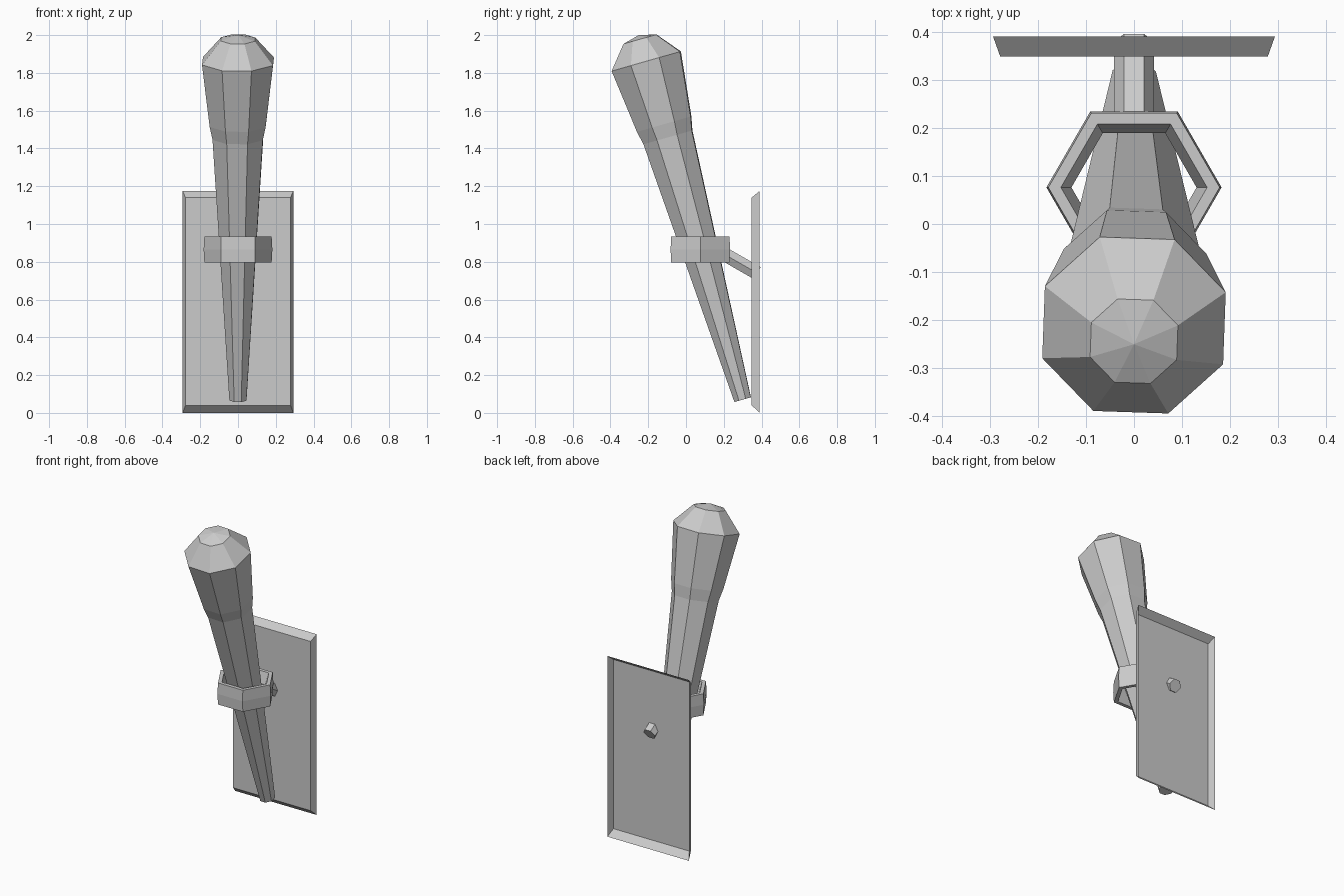
import bpy, math
from mathutils import Vector

if "Cube" in bpy.data.objects:
    bpy.data.objects.remove(bpy.data.objects["Cube"])


def add_object(name, verts, faces):
    mesh = bpy.data.meshes.new(name)
    mesh.from_pydata(verts, [], faces)
    mesh.update()
    obj = bpy.data.objects.new(name, mesh)
    bpy.context.collection.objects.link(obj)
    return obj


def lathe(name, profile, sides, start_deg=0.0, closed=False):
    """Sweep (radius, height) points around z; closed profiles make a ring,
    open ones begin and end with a flat or pointed cap."""
    verts, faces = [], []
    for r, h in profile:
        for k in range(sides):
            a = math.radians(start_deg) + 2 * math.pi * k / sides
            verts.append((r * math.cos(a), r * math.sin(a), h))
    n = len(profile)
    for i in range(n if closed else n - 1):
        j = (i + 1) % n
        for k in range(sides):
            m = (k + 1) % sides
            faces.append((i * sides + k, i * sides + m, j * sides + m, j * sides + k))
    if not closed:
        faces.append(tuple(reversed(range(sides))))
        faces.append(tuple(range((n - 1) * sides, n * sides)))
    return add_object(name, verts, faces)


# Torch handle: eight-sided, tapered, leaning forward
C = math.cos(math.pi / 8)
flats = [(0.045, 0.0), (0.133, 1.444), (0.148, 1.517), (0.188, 1.863), (0.09, 1.984), (0.001, 2.007)]
torch = lathe("torch_handle", [(r / C, h) for r, h in flats], 8, 20.5)
torch.location = (0, 0.30, 0.07)
torch.rotation_euler = (math.radians(15.9), 0, 0)

# Six-sided holder ring
ring = lathe("holder_ring",
             [(0.178, -0.07), (0.182, 0.0), (0.178, 0.07),
              (0.152, 0.07), (0.13, 0.0), (0.152, -0.07)], 6, closed=True)
ring.location = (0, 0.076, 0.865)

# Six-sided arm from the ring through the plate
start, end = Vector((0, 0.21, 0.836)), Vector((0, 0.377, 0.74))
arm = lathe("support_arm", [(0.042, 0), (0.042, (end - start).length)], 6)
arm.location = start
arm.rotation_euler = (-math.atan2(end.y - start.y, end.z - start.z), 0, 0)

# Wall plate: bevelled shell, open at the back
verts = []
for x, y, low, high in ((0.278, 0.348, 0.04, 1.14), (0.293, 0.39, 0.0, 1.175)):
    verts += [(-x, y, low), (x, y, low), (x, y, high), (-x, y, high)]
faces = [(0, 1, 2, 3)] + [(k, k + 4, (k + 1) % 4 + 4, (k + 1) % 4) for k in range(4)]
add_object("wall_plate", verts, faces)
